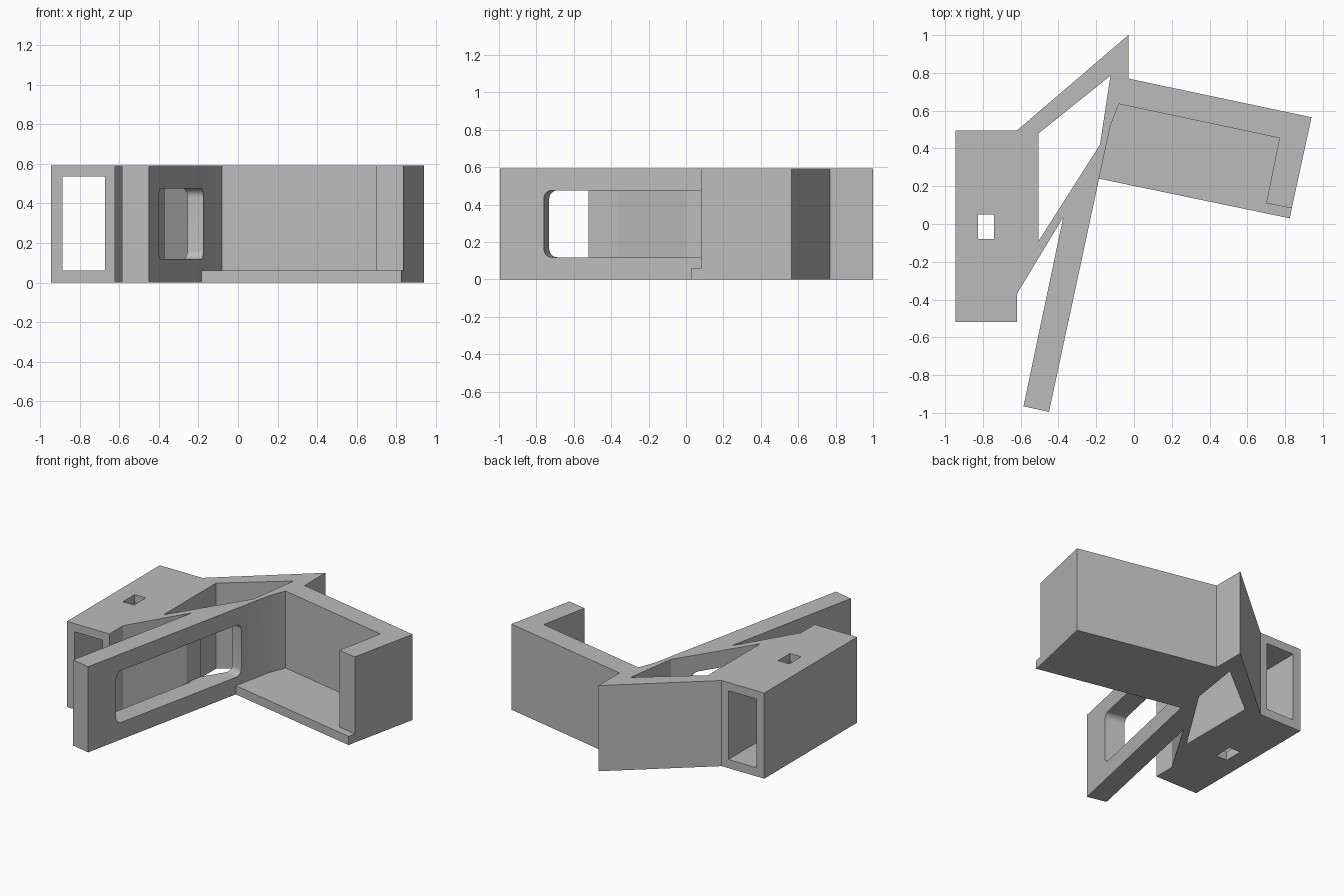
import bpy, bmesh
from math import radians, sin, cos, pi
from mathutils import Vector

HEIGHT = 0.592
FLOOR = 0.06

cube = bpy.data.objects.get("Cube")
if cube:
    bpy.data.objects.remove(cube, do_unlink=True)

grey = bpy.data.materials.new("plain_grey")
grey.use_nodes = True
grey.diffuse_color = (0.5, 0.5, 0.5, 1)
grey.node_tree.nodes["Principled BSDF"].inputs["Base Color"].default_value = (0.5, 0.5, 0.5, 1)


def prism(name, points, sweep):
    """Sweep a flat outline of 3D points along a vector."""
    bm = bmesh.new()
    face = bm.faces.new([bm.verts.new(p) for p in points])
    top = bmesh.ops.extrude_face_region(bm, geom=[face])["geom"]
    bmesh.ops.translate(bm, vec=sweep, verts=[g for g in top if isinstance(g, bmesh.types.BMVert)])
    bmesh.ops.recalc_face_normals(bm, faces=bm.faces)
    mesh = bpy.data.meshes.new(name)
    bm.to_mesh(mesh)
    bm.free()
    mesh.materials.append(grey)
    obj = bpy.data.objects.new(name, mesh)
    bpy.context.collection.objects.link(obj)
    return obj


def plate(name, outline, z0, z1):
    return prism(name, [(x, y, z0) for x, y in outline], Vector((0, 0, z1 - z0)))


def box(name, x0, x1, y0, y1, z0, z1):
    return plate(name, [(x0, y0), (x1, y0), (x1, y1), (x0, y1)], z0, z1)


def cut(target, cutter):
    cutter.hide_render = True
    mod = target.modifiers.new(cutter.name, "BOOLEAN")
    mod.operation = "DIFFERENCE"
    mod.solver = "EXACT"
    mod.object = cutter
    bpy.context.view_layer.objects.active = target
    bpy.ops.object.modifier_apply(modifier=mod.name)
    bpy.data.objects.remove(cutter, do_unlink=True)


# Edge of the tray pocket, shared by the walls and the floor
pocket = [(-0.185, 0.24), (-0.125, 0.52), (-0.08, 0.635),
          (0.77, 0.455), (0.70, 0.11), (0.835, 0.083)]

# Full-height body: sleeve block, braces, long arm and tray walls
body = plate("bracket_body", [
    (-0.945, -0.52), (-0.62, -0.52), (-0.62, -0.37), (-0.375, 0.035),
    (-0.585, -0.965), (-0.45, -0.995), *pocket,
    (0.94, 0.565), (-0.03, 0.77), (-0.03, 1.0), (-0.62, 0.495), (-0.945, 0.495)], 0, HEIGHT)

# Opening between the braces
cut(body, plate("brace_opening", [(-0.505, 0.48), (-0.505, -0.09),
                                  (-0.18, 0.42), (-0.125, 0.785)], -0.1, 0.7))

# Sleeve tunnel and the small square hole through its top and bottom
cut(body, box("sleeve_tunnel", -0.887, -0.672, -0.7, 0.7, FLOOR, 0.535))
cut(body, box("pin_hole", -0.825, -0.74, -0.08, 0.05, -0.1, 0.7))

# Rounded slot through the tilted arm
tilt = radians(12)
along = Vector((sin(tilt), cos(tilt), 0))
across = Vector((-cos(tilt), sin(tilt), 0))
start = Vector((-0.45, -0.995, 0)) - across * 0.05
s0, s1, z0, z1, r = 0.24, 1.31, 0.118, 0.476, 0.045
corners = [(s1 - r, z1 - r), (s0 + r, z1 - r), (s0 + r, z0 + r), (s1 - r, z0 + r)]
slot = []
for i, (s, z) in enumerate(corners):
    for k in range(9):
        a = (i + k / 8) * pi / 2
        slot.append(start + along * (s + r * cos(a)) + Vector((0, 0, z + r * sin(a))))
cut(body, prism("arm_slot", slot, across * 0.204))

# Thin tray floor, reaching a little past the end wall
floor = plate("tray_floor", [*pocket, (0.825, 0.03)], 0, FLOOR)

# Smooth the slot corners, keep the rest crisp
bpy.ops.object.select_all(action="DESELECT")
body.select_set(True)
bpy.context.view_layer.objects.active = body
bpy.ops.object.shade_smooth_by_angle(angle=radians(15))
